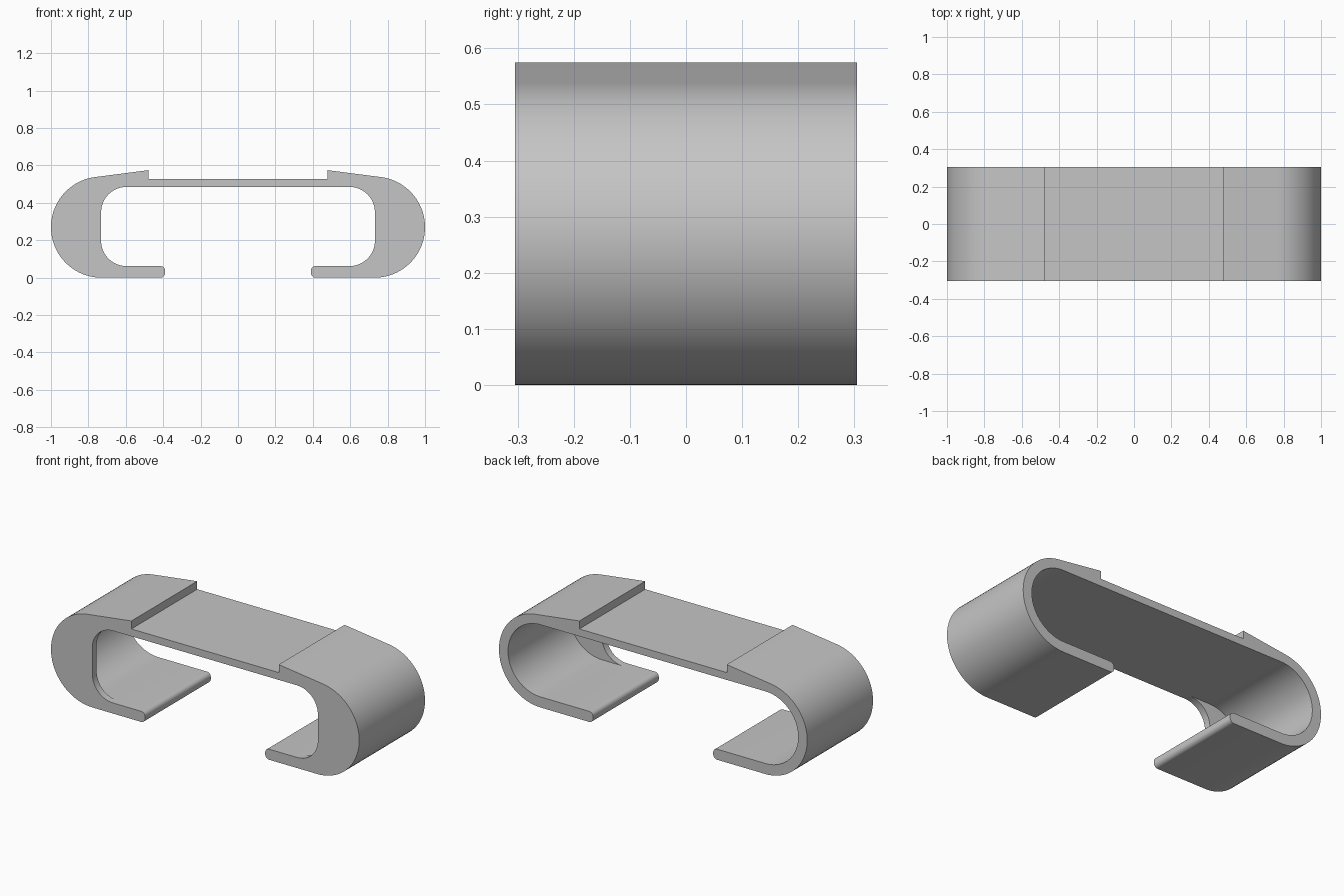
import bpy, bmesh, math

cube = bpy.data.objects.get("Cube")
if cube:
    bpy.data.objects.remove(cube, do_unlink=True)

FRONT, STEP, BACK = -0.305, -0.265, 0.305   # depth of front plate and shell
FLOOR, CEILING = 0.062, 0.485               # inside heights


def arc(cx, cz, r, start, end, n):
    angles = [math.radians(start + (end - start) * i / n) for i in range(n + 1)]
    return [(cx + r * math.cos(a), cz + r * math.sin(a)) for a in angles]


def mirrored(half):
    return half + [(-x, z) for x, z in reversed(half)]


# Outside of one half: recessed deck, raised shoulder, round end, lip
outside = [(0.478, 0.528), (0.478, 0.575)]
outside += arc(0.73, 0.27, 0.27, 82, -90, 40)
outside += arc(0.415, 0.025, 0.025, -90, -180, 8)
outside += arc(0.415, FLOOR - 0.025, 0.025, 180, 90, 8)

# Inside of one half: small window in the front plate, round shell behind it
r = 0.135
window = arc(0.597, FLOOR + r, r, -90, 0, 12) + arc(0.597, CEILING - r, r, 0, 90, 12)
radius = (CEILING - FLOOR) / 2
hollow = arc(0.73, FLOOR + radius, radius, -90, 90, 40)

plate_ring = mirrored(outside + window)
shell_ring = mirrored(outside + [window[0]] + hollow + [window[-1]])
crescent = hollow + window[::-1]

bm = bmesh.new()


def cap(points, y):
    bm.faces.new([bm.verts.new((x, y, z)) for x, z in points])


def walls(points, y0, y1):
    near = [bm.verts.new((x, y0, z)) for x, z in points]
    far = [bm.verts.new((x, y1, z)) for x, z in points]
    for i in range(len(points)):
        bm.faces.new((near[i - 1], near[i], far[i], far[i - 1]))


walls(plate_ring, FRONT, STEP)
walls(shell_ring, STEP, BACK)
cap(plate_ring, FRONT)
cap(shell_ring, BACK)
for side in (1, -1):
    cap([(side * x, z) for x, z in crescent], STEP)
bmesh.ops.remove_doubles(bm, verts=bm.verts[:], dist=0.0001)
bmesh.ops.recalc_face_normals(bm, faces=bm.faces[:])

mesh = bpy.data.meshes.new("clip_body")
bm.to_mesh(mesh)
bm.free()
body = bpy.data.objects.new("clip_body", mesh)
bpy.context.collection.objects.link(body)

# Plain grey finish
grey = bpy.data.materials.new("plain_grey")
grey.use_nodes = True
colour = (0.56, 0.56, 0.56, 1)
grey.diffuse_color = colour
grey.node_tree.nodes["Principled BSDF"].inputs["Base Color"].default_value = colour
mesh.materials.append(grey)

bpy.ops.object.select_all(action='DESELECT')
body.select_set(True)
bpy.context.view_layer.objects.active = body
bpy.ops.object.shade_smooth_by_angle(angle=math.radians(30))
